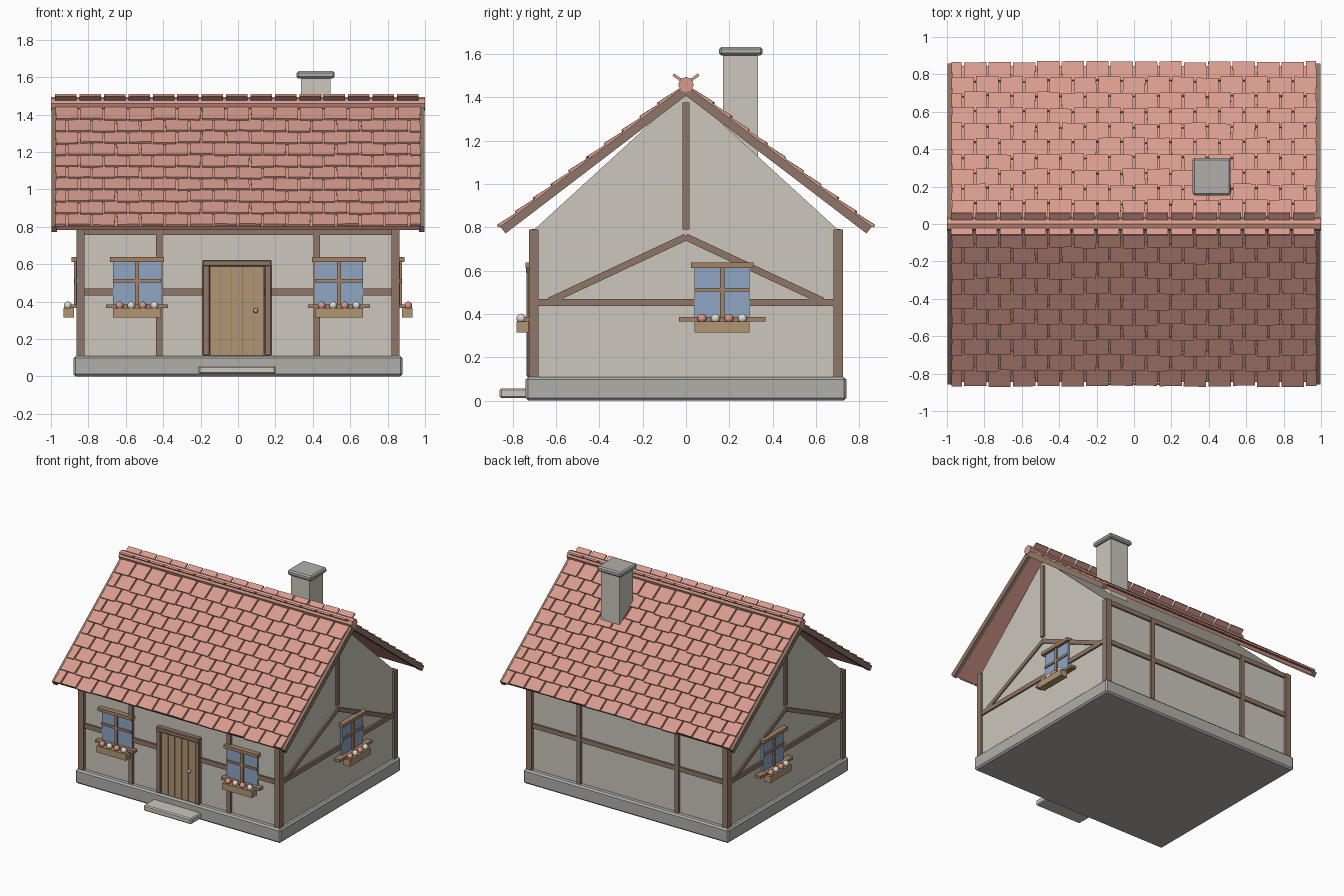
import bpy, bmesh, math, random
from mathutils import Matrix, Vector

if "Cube" in bpy.data.objects:
    bpy.data.objects.remove(bpy.data.objects["Cube"])

random.seed(4)


def material(name, rgb):
    m = bpy.data.materials.new(name)
    m.diffuse_color = (*rgb, 1)
    m.use_nodes = True
    m.node_tree.nodes["Principled BSDF"].inputs["Base Color"].default_value = m.diffuse_color
    return m


def srgb(r, g, b):
    return tuple((c / 255 / 12.92) if c < 10 else ((c / 255 + 0.055) / 1.055) ** 2.4 for c in (r, g, b))


TILE = material("clay_tile", srgb(216, 156, 141))
PLASTER = material("plaster", srgb(204, 199, 189))
STONE = material("stone", srgb(176, 175, 171))
TIMBER = material("dark_timber", srgb(143, 118, 103))
WOOD = material("light_wood", srgb(178, 149, 115))
TRIM = material("trim_wood", srgb(163, 132, 102))
GLASS = material("window_glass", srgb(142, 166, 196))
PINK = material("pink_petals", srgb(216, 150, 135))
WHITE = material("white_petals", srgb(222, 217, 208))


def box(bm, center, size, m=Matrix()):
    bmesh.ops.create_cube(bm, size=1, matrix=m @ Matrix.Translation(center) @ Matrix.Diagonal((*size, 1)))


def span(bm, x, y, z, m=Matrix()):
    """Box from (low, high) pairs."""
    lo, hi = zip(x, y, z)
    box(bm, [(a + b) / 2 for a, b in zip(lo, hi)], [b - a for a, b in zip(lo, hi)], m)


def finish(name, bm, mat, bevel=0, smooth=False):
    me = bpy.data.meshes.new(name)
    bm.to_mesh(me)
    bm.free()
    me.materials.append(mat)
    ob = bpy.data.objects.new(name, me)
    bpy.context.collection.objects.link(ob)
    if bevel:
        mod = ob.modifiers.new("soft_edges", "BEVEL")
        mod.width, mod.segments = bevel, 1
    if smooth:
        me.polygons.foreach_set("use_smooth", [True] * len(me.polygons))
    return ob


def single(name, x, y, z, mat, bevel=0):
    bm = bmesh.new()
    span(bm, x, y, z)
    return finish(name, bm, mat, bevel)


# Base, step and walls
single("plinth", (-0.88, 0.88), (-0.74, 0.74), (0, 0.11), STONE, 0.012)
single("door_step", (-0.21, 0.2), (-0.86, -0.73), (0.012, 0.057), PLASTER, 0.008)
single("walls", (-0.85, 0.85), (-0.7, 0.7), (0.1, 0.79), PLASTER)

# Gable prism above the walls
bm = bmesh.new()
ends = [[bm.verts.new((x, y, z)) for y, z in ((-0.7, 0.79), (0.7, 0.79), (0, 1.43))] for x in (-0.85, 0.85)]
bm.faces.new(ends[0][::-1])
bm.faces.new(ends[1])
for i in range(3):
    j = (i + 1) % 3
    bm.faces.new((ends[0][i], ends[0][j], ends[1][j], ends[1][i]))
bmesh.ops.recalc_face_normals(bm, faces=bm.faces)
finish("gables", bm, PLASTER)

# Timber frame: corners, wall posts and rails
bm = bmesh.new()
for sx in (-1, 1):
    for sy in (-1, 1):
        box(bm, (sx * 0.842, sy * 0.702, 0.45), (0.045, 0.045, 0.68))
        box(bm, (sx * 0.42, sy * 0.7, 0.45), (0.035, 0.03, 0.68))
for s in (-1, 1):
    for z in (0.451, 0.775):
        box(bm, (0, s * 0.7, z), (1.68, 0.026, 0.036))
    box(bm, (s * 0.85, 0, 0.453), (0.026, 1.38, 0.034))
    # Gable king post and diagonal braces
    box(bm, (s * 0.85, 0, 1.082), (0.026, 0.034, 0.585))
    for t in (-1, 1):
        a, b = Vector((s * 0.85, t * 0.63, 0.46)), Vector((s * 0.85, 0, 0.755))
        d = b - a
        m = Matrix.Translation((a + b) / 2) @ Matrix.Rotation(math.atan2(d.z, d.y), 4, 'X')
        box(bm, (0, 0, 0), (0.022, d.length, 0.032), m)
finish("timber_frame", bm, TIMBER)

# Roof: each slope has its own frame, local y runs down the slope, z points outward
ANGLE = math.atan2(0.645, 0.845)
LENGTH = math.hypot(0.645, 0.845)
ROWS, COLS = 10, 15
slab, boards, tiles = bmesh.new(), bmesh.new(), bmesh.new()
for turn in (0, math.pi):
    slope = Matrix.Translation((0, 0, 1.432)) @ Matrix.Rotation(turn, 4, 'Z') @ Matrix.Rotation(-ANGLE, 4, 'X')
    span(slab, (-0.97, 0.97), (0, LENGTH - 0.01), (-0.012, 0.012), slope)
    for s in (-1, 1):
        box(boards, (s * 0.982, LENGTH / 2, 0), (0.03, LENGTH, 0.04), slope)
    # Staggered, slightly uneven tile courses
    step, pitch = (LENGTH - 0.03) / ROWS, 1.96 / COLS
    for r in range(ROWS):
        edges = [-0.98 + pitch * (c + 0.5 * (r % 2)) for c in range(COLS + 1)]
        if r % 2:
            edges = [-0.98] + edges[:-1] + [0.98]
        for x0, x1 in zip(edges, edges[1:]):
            tilt = Matrix.Translation(((x0 + x1) / 2, (r + 0.5) * step + 0.025 + random.uniform(-0.006, 0.006), 0.023))
            tilt = tilt @ Matrix.Rotation(random.uniform(-0.02, 0.02), 4, 'Z') @ Matrix.Rotation(0.09, 4, 'X')
            box(tiles, (0, 0, 0), (x1 - x0 - 0.011, step + 0.015, 0.014), slope @ tilt)
finish("roof_deck", slab, TILE)
finish("barge_boards", boards, TIMBER)
finish("roof_tiles", tiles, TILE)

# Ridge roll with flared cap tiles
bm = bmesh.new()
bmesh.ops.create_cone(bm, cap_ends=True, segments=8, radius1=0.036, radius2=0.036, depth=2.0,
                      matrix=Matrix.Translation((0, 0, 1.458)) @ Matrix.Rotation(math.pi / 2, 4, 'Y'))
finish("ridge_roll", bm, TILE)
bm = bmesh.new()
for s in (-1, 1):
    for i in range(COLS):
        m = Matrix.Translation((-0.92 + i * 0.1305, s * 0.036, 1.488)) @ Matrix.Rotation(s * 0.62, 4, 'X')
        box(bm, (0, 0, 0), (0.115, 0.056, 0.013), m)
finish("ridge_caps", bm, TILE)

# Chimney
single("chimney_stack", (0.337, 0.495), (0.17, 0.332), (1.0, 1.6), PLASTER)
single("chimney_cap", (0.313, 0.517), (0.153, 0.353), (1.593, 1.632), STONE, 0.01)

# Door: frame, planks and knob
bm = bmesh.new()
for s in (-1, 1):
    box(bm, (s * 0.165 - 0.005, -0.71, 0.36), (0.038, 0.05, 0.5))
box(bm, (-0.005, -0.711, 0.606), (0.368, 0.056, 0.034))
finish("door_frame", bm, TIMBER, 0.005)
bm = bmesh.new()
for i in range(5):
    box(bm, (-0.005 + (i - 2) * 0.058, -0.71, 0.352), (0.054, 0.03, 0.476))
finish("door_planks", bm, WOOD)
single("door_gaps", (-0.15, 0.14), (-0.718, -0.69), (0.112, 0.592), TIMBER)
bm = bmesh.new()
bmesh.ops.create_uvsphere(bm, u_segments=12, v_segments=8, radius=0.013, matrix=Matrix.Translation((0.095, -0.737, 0.352)))
finish("door_knob", bm, STONE, smooth=True)


# Windows: local x along the wall, -y outward
def window(name, place, sill_half):
    part = {k: bmesh.new() for k in ("glass", "trim", "box", "pink", "white")}
    span(part["glass"], (-0.127, 0.127), (-0.016, 0.01), (0.38, 0.625), place)
    trim = part["trim"]
    span(trim, (-0.145, 0.145), (-0.04, 0.01), (0.613, 0.638), place)
    span(trim, (-sill_half, sill_half), (-0.045, 0.01), (0.365, 0.385), place)
    span(trim, (-0.011, 0.011), (-0.028, 0.01), (0.385, 0.615), place)
    span(trim, (-0.127, 0.127), (-0.025, 0.01), (0.503, 0.52), place)
    span(part["box"], (-0.127, 0.127), (-0.083, -0.026), (0.315, 0.365), place)
    for i in range(4):
        pos = place @ Matrix.Translation(((i - 1.5) * 0.062, -0.06, 0.379))
        bmesh.ops.create_uvsphere(part["white" if i % 2 else "pink"], u_segments=10, v_segments=7, radius=0.022, matrix=pos)
    finish(name + "_glass", part["glass"], GLASS)
    finish(name + "_trim", part["trim"], TRIM)
    finish(name + "_planter", part["box"], WOOD)
    finish(name + "_pink_flowers", part["pink"], PINK, smooth=True)
    finish(name + "_white_flowers", part["white"], WHITE, smooth=True)


for label, x in (("front_left_window", -0.54), ("front_right_window", 0.54)):
    window(label, Matrix.Translation((x, -0.7, 0)), 0.165)
for label, s in (("right_window", 1), ("left_window", -1)):
    window(label, Matrix.Translation((s * 0.85, 0.167, 0)) @ Matrix.Rotation(s * math.pi / 2, 4, 'Z'), 0.2)
